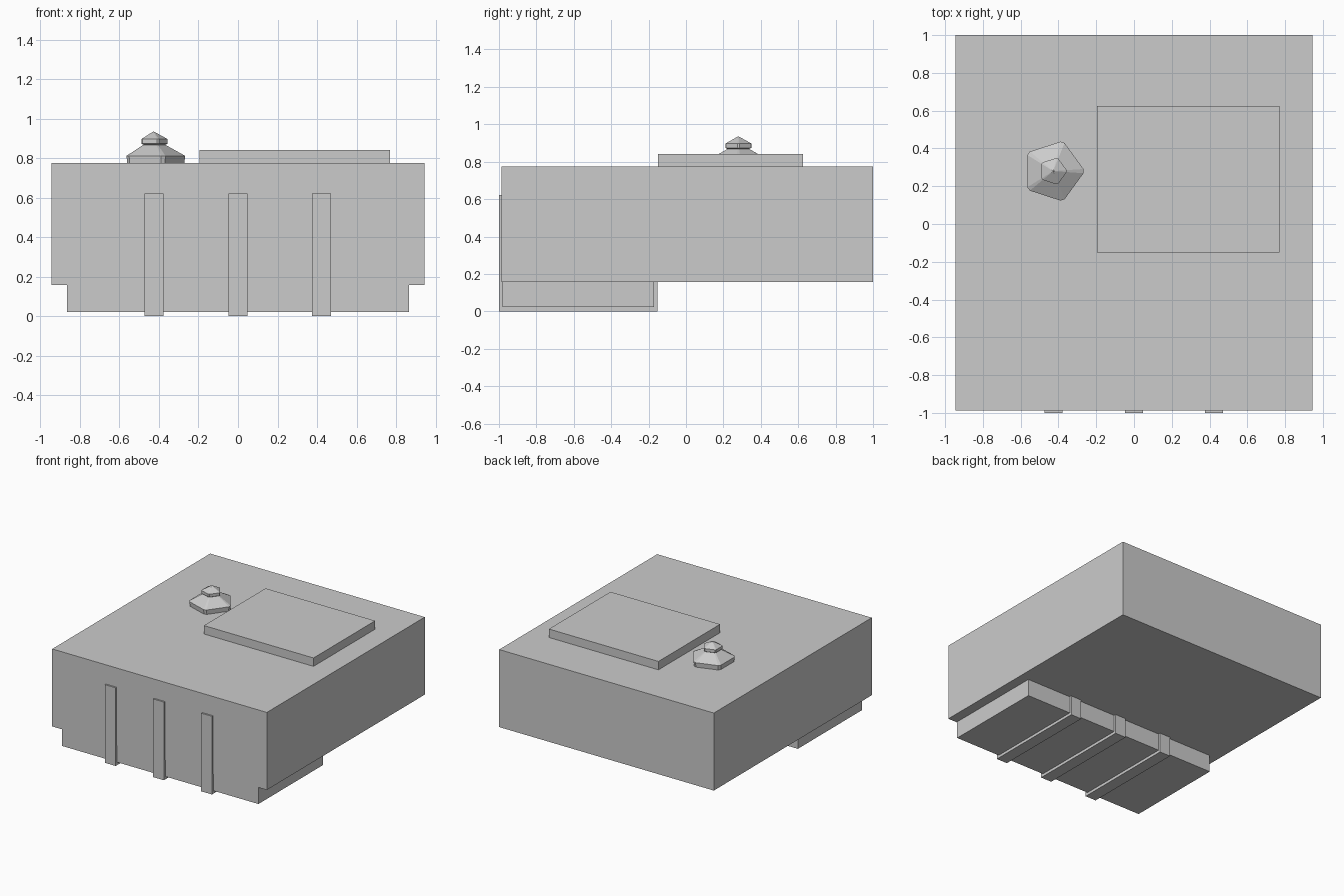
import bpy, bmesh, math

if "Cube" in bpy.data.objects:
    bpy.data.objects.remove(bpy.data.objects["Cube"])

grey = bpy.data.materials.new("light_grey")
grey.diffuse_color = (0.6, 0.6, 0.6, 1)
grey.use_nodes = True
grey.node_tree.nodes["Principled BSDF"].inputs["Base Color"].default_value = grey.diffuse_color


def finish(name, bm):
    bmesh.ops.recalc_face_normals(bm, faces=bm.faces[:])
    mesh = bpy.data.meshes.new(name)
    bm.to_mesh(mesh)
    bm.free()
    mesh.materials.append(grey)
    obj = bpy.data.objects.new(name, mesh)
    bpy.context.collection.objects.link(obj)
    return obj


def box(name, lo, hi):
    bm = bmesh.new()
    bmesh.ops.create_cube(bm, size=1)
    for v in bm.verts:
        v.co = [(a + b) / 2 + c * (b - a) for a, b, c in zip(lo, hi, v.co)]
    return finish(name, bm)


def strap(name, x, width, profile):
    # side profile (y, z) extruded across the strap width
    bm = bmesh.new()
    face = bm.faces.new([bm.verts.new((x - width / 2, y, z)) for y, z in profile])
    out = bmesh.ops.extrude_face_region(bm, geom=[face])
    moved = [g for g in out["geom"] if isinstance(g, bmesh.types.BMVert)]
    bmesh.ops.translate(bm, verts=moved, vec=(width, 0, 0))
    return finish(name, bm)


def pentagon_stack(name, x, y, rings, apex):
    # stacked pentagons with narrowly cut corners, closed by a point
    bm = bmesh.new()
    angles = [math.radians(72 * i + d) for i in range(5) for d in (-4, 4)]
    loops = [[bm.verts.new((x + r * math.cos(a), y + r * math.sin(a), z))
              for a in angles] for r, z in rings]
    n = len(angles)
    bm.faces.new(loops[0])
    for low, high in zip(loops, loops[1:]):
        for i in range(n):
            j = (i + 1) % n
            bm.faces.new((low[i], low[j], high[j], high[i]))
    tip = bm.verts.new((x, y, apex))
    for i in range(n):
        bm.faces.new((loops[-1][i], loops[-1][(i + 1) % n], tip))
    return finish(name, bm)


# main block, raised roof panel and lower ledge
box("main_body", (-0.945, -0.987, 0.158), (0.945, 1.0, 0.775))
box("roof_panel", (-0.195, -0.15, 0.77), (0.77, 0.625, 0.842))
box("lower_ledge", (-0.866, -0.98, 0.022), (0.866, -0.17, 0.165))

# straps wrapping the front and underside
hook = [(-1.0, 0.0), (-0.153, 0.0), (-0.153, 0.16), (-0.175, 0.16),
        (-0.175, 0.03), (-0.975, 0.03), (-0.975, 0.622), (-1.0, 0.622)]
for i, x in enumerate((-0.425, 0.0, 0.423)):
    strap(f"strap_{i + 1}", x, 0.095, hook)

# faceted roof vent with its small cap
pentagon_stack("roof_vent", -0.428, 0.28,
               [(0.156, 0.77), (0.161, 0.812), (0.06, 0.868),
                (0.072, 0.874), (0.072, 0.897)], 0.936)
